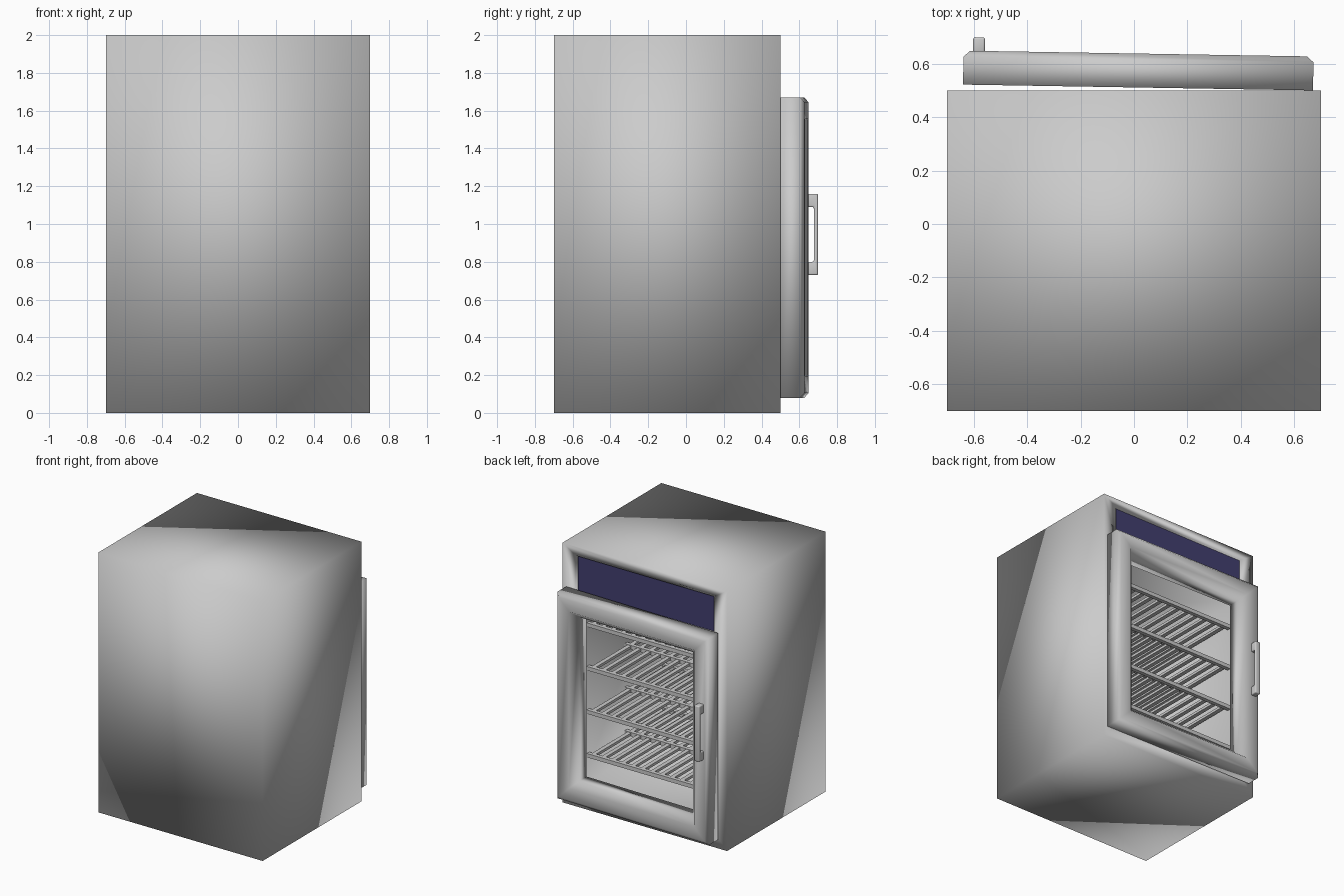
import bpy, bmesh, math
from mathutils import Vector, Matrix

if "Cube" in bpy.data.objects:
    bpy.data.objects.remove(bpy.data.objects["Cube"])


def material(name, rgb):
    m = bpy.data.materials.new(name)
    m.use_nodes = True
    m.diffuse_color = (*rgb, 1)
    bsdf = next(n for n in m.node_tree.nodes if n.type == "BSDF_PRINCIPLED")
    bsdf.inputs["Base Color"].default_value = (*rgb, 1)
    return m


grey = material("light grey", (0.6, 0.6, 0.6))
blue = material("dark blue", (0.055, 0.05, 0.16))


def add_box(bm, lo, hi):
    lo, hi = Vector(lo), Vector(hi)
    size = hi - lo
    mat = Matrix.Translation((lo + hi) / 2) @ Matrix.Diagonal((*size, 1))
    bmesh.ops.create_cube(bm, size=1, matrix=mat)


def finish(bm, name, mat, smooth=False):
    bmesh.ops.recalc_face_normals(bm, faces=bm.faces)
    me = bpy.data.meshes.new(name)
    bm.to_mesh(me)
    bm.free()
    me.materials.append(mat)
    for p in me.polygons:
        p.use_smooth = smooth
    ob = bpy.data.objects.new(name, me)
    bpy.context.collection.objects.link(ob)
    return ob


def box(name, lo, hi, mat, smooth=False):
    bm = bmesh.new()
    add_box(bm, lo, hi)
    return finish(bm, name, mat, smooth)


# Cabinet: one softly shaded box with a cavity and a display recess cut in
cabinet = box("cabinet", (-0.7, -0.7, 0), (0.7, 0.5, 2), grey, True)
cutters = [
    box("cavity_cutter", (-0.54, -0.55, 0.17), (0.54, 0.6, 1.57), grey, True),
    box("recess_cutter", (-0.59, 0.478, 1.65), (0.59, 0.6, 1.93), grey, True),
]
bpy.context.view_layer.objects.active = cabinet
for c in cutters:
    c.hide_render = True
    mod = cabinet.modifiers.new(c.name, "BOOLEAN")
    mod.operation = "DIFFERENCE"
    mod.solver = "EXACT"
    mod.object = c
    bpy.ops.object.modifier_apply(modifier=mod.name)
    bpy.data.objects.remove(c)

# Blue display panel sitting in the recess
box("display_panel", (-0.58, 0.479, 1.655), (0.58, 0.487, 1.925), blue)

# Wire shelves: front, middle and back rails carrying slats
SLATS = 13
for i in range(4):
    z = 0.38 + i * 0.335
    bm = bmesh.new()
    for y in (-0.5, -0.04, 0.42):
        add_box(bm, (-0.54, y - 0.015, z - 0.015), (0.54, y + 0.015, z + 0.015))
    for k in range(SLATS):
        x = -0.5 + k / (SLATS - 1)
        add_box(bm, (x - 0.016, -0.5, z - 0.008), (x + 0.016, 0.42, z + 0.012))
    finish(bm, f"shelf_{i + 1}", grey)

# Door parts are turned a little about the hinge so the door stands ajar
hinge = Vector((0.67, 0.5, 0))
swing = (Matrix.Translation(hinge) @ Matrix.Rotation(math.radians(-0.95), 4, "Z")
         @ Matrix.Translation(-hinge))

# Door frame: moulded profile (inset, depth) carried round a rectangle
profile = [(0, 0), (0, 0.105), (0.025, 0.127), (0.115, 0.127),
           (0.165, 0.07), (0.175, 0)]
bm = bmesh.new()
rings = []
for sx, sz in ((-1, -1), (1, -1), (1, 1), (-1, 1)):
    rings.append([bm.verts.new((0.015 + sx * (0.655 - t), 0.5 + d,
                                0.875 + sz * (0.795 - t))) for t, d in profile])
n = len(profile)
for a in range(4):
    r, s = rings[a], rings[(a + 1) % 4]
    for j in range(n):
        k = (j + 1) % n
        bm.faces.new((r[j], r[k], s[k], s[j]))
bm.transform(swing)
finish(bm, "door_frame", grey, True)

# Door handle: U-shaped side outline (y, z), extruded across and softened
outline = [(0.62, 0.73), (0.678, 0.73), (0.678, 1.16), (0.62, 1.16),
           (0.62, 1.09), (0.656, 1.09), (0.656, 0.8), (0.62, 0.8)]
bm = bmesh.new()
face = bm.faces.new([bm.verts.new((-0.605, y, z)) for y, z in outline])
ext = bmesh.ops.extrude_face_region(bm, geom=[face])
moved = [g for g in ext["geom"] if isinstance(g, bmesh.types.BMVert)]
bmesh.ops.translate(bm, verts=moved, vec=(0.045, 0, 0))
bm.transform(swing)
handle = finish(bm, "door_handle", grey, True)
bev = handle.modifiers.new("soft edges", "BEVEL")
bev.width = 0.008
bev.segments = 3
